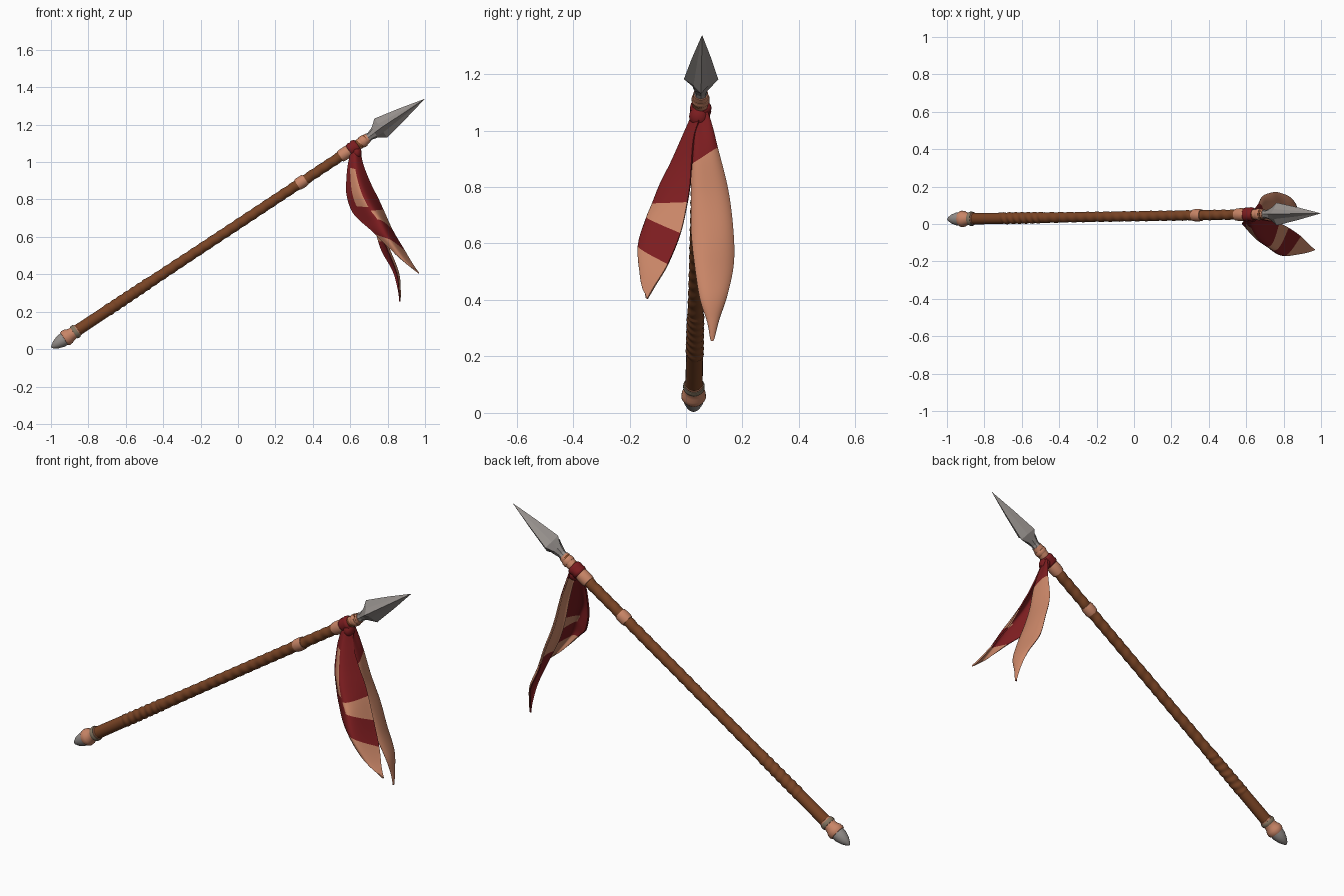
import bpy, bmesh, math
from mathutils import Vector, Matrix

if "Cube" in bpy.data.objects:
    bpy.data.objects.remove(bpy.data.objects["Cube"])


def material(name, rgb):
    m = bpy.data.materials.new(name)
    m.diffuse_color = (*rgb, 1)
    m.use_nodes = True
    m.node_tree.nodes["Principled BSDF"].inputs["Base Color"].default_value = m.diffuse_color
    return m


BROWN = material("brown leather", (0.19, 0.057, 0.018))
TAN = material("tan cloth", (0.58, 0.235, 0.135))
RED = material("dark red cloth", (0.20, 0.012, 0.014))
STEEL = material("grey steel", (0.30, 0.275, 0.26))
OLIVE = material("olive cord", (0.23, 0.18, 0.12))

# Spear frame: local z runs from the butt to the tip
BUTT, TIP = Vector((-0.997, 0.026, 0.009)), Vector((1.001, 0.057, 1.330))
LENGTH = (TIP - BUTT).length
axis = (TIP - BUTT).normalized()
side = (Vector((0, 1, 0)) - axis * axis.y).normalized()
down = side.cross(axis)
FRAME = Matrix.Translation(BUTT) @ Matrix((down, side, axis)).transposed().to_4x4()


def finish(name, bm, mats, angle=40):
    bmesh.ops.recalc_face_normals(bm, faces=bm.faces)
    me = bpy.data.meshes.new(name)
    bm.to_mesh(me)
    bm.free()
    for m in mats:
        me.materials.append(m)
    ob = bpy.data.objects.new(name, me)
    bpy.context.collection.objects.link(ob)
    if angle:
        bpy.ops.object.select_all(action='DESELECT')
        ob.select_set(True)
        bpy.context.view_layer.objects.active = ob
        bpy.ops.object.shade_smooth_by_angle(angle=math.radians(angle))
    return ob


def lathe(name, profile, mat, sides=24, shape=lambda s, a, r: r, angle=40):
    """Sweep (distance, radius) pairs round the spear axis."""
    bm = bmesh.new()
    rings = []
    for s, r in profile:
        ring = []
        lift = 0.008 * max(0, min(1, (s - 2.0) / 0.12))  # the head sits slightly high
        for i in range(sides):
            a = math.tau * i / sides
            q = shape(s, a, r)
            ring.append(bm.verts.new(FRAME @ Vector((q * math.cos(a) - lift, q * math.sin(a), s))))
        rings.append(ring)
    for lo, hi in zip(rings, rings[1:]):
        for i in range(sides):
            j = (i + 1) % sides
            bm.faces.new((lo[i], lo[j], hi[j], hi[i]))
    bm.faces.new(rings[0])
    bm.faces.new(rings[-1])
    return finish(name, bm, [mat], angle)


def band(name, start, end, r, mat):
    w = end - start
    return lathe(name, [(start, r * 0.75), (start, r * 0.93), (start + w * 0.25, r),
                        (end - w * 0.25, r), (end, r * 0.93), (end, r * 0.75)], mat)


# Shaft with a spiral leather wrap and a tighter grip near the butt
def wrap(s, a, r):
    if s < 0.36:
        return r
    if s < 0.62:
        return r + 0.0012 + 0.002 * math.sin(math.tau * s / 0.04 + 2 * math.sin(a))
    return r + 0.0013 * math.sin(math.tau * s / 0.058 - a)


lathe("shaft", [(0.12 + 1.9 * i / 300, 0.031 - 0.004 * min(1, i / 120)) for i in range(301)],
      BROWN, 20, wrap, 60)

# Butt cap and its bands
lathe("butt_cap", [(0, 0.003), (0.008, 0.012), (0.03, 0.025), (0.06, 0.035), (0.09, 0.037),
                   (0.092, 0.028)], STEEL)
lathe("butt_collar", [(0.08, 0.03), (0.082, 0.040), (0.092, 0.044), (0.108, 0.042),
                      (0.12, 0.036), (0.135, 0.033), (0.17, 0.033), (0.172, 0.028)], TAN)
band("butt_cord", 0.142, 0.164, 0.038, OLIVE)

# Cloth bands on the upper shaft
band("middle_band", 1.575, 1.628, 0.033, TAN)
band("lower_tie_band", 1.85, 1.912, 0.034, TAN)
band("upper_tie_band", 1.955, 2.03, 0.028, TAN)
band("upper_tie_ridge", 1.985, 2.008, 0.032, TAN)

# Spearhead: four ridges with hollow faces between them
lathe("spearhead", [(2.015, 0.025), (2.045, 0.022), (2.075, 0.031), (2.115, 0.061),
                    (2.25, 0.034), (LENGTH, 0.0008)], STEEL, 8,
      lambda s, a, r: r * (0.62 if s > 2.1 and round(a / (math.pi / 4)) % 2 else 1), 0)

# Knot of red cloth round the shaft
lathe("knot_wrap", [(1.905, 0.03), (1.908, 0.034), (1.92, 0.038), (1.933, 0.035), (1.945, 0.038),
                    (1.957, 0.035), (1.963, 0.028)], RED, 24,
      lambda s, a, r: r + 0.0015 * math.sin(3 * a + 60 * s))
bm = bmesh.new()
bmesh.ops.create_uvsphere(bm, u_segments=20, v_segments=12, radius=1,
                          matrix=Matrix.Translation((0.635, 0.045, 1.050))
                          @ Matrix.Diagonal((0.026, 0.034, 0.036, 1)))
finish("knot", bm, [RED])


def spline(points, t):
    """Catmull-Rom point at t, where t counts points."""
    i = min(int(t), len(points) - 2)
    f = t - i
    p = [Vector(points[max(0, min(len(points) - 1, i + k))]) for k in (-1, 0, 1, 2)]
    return 0.5 * (2 * p[1] + (p[2] - p[0]) * f + (2 * p[0] - 5 * p[1] + 4 * p[2] - p[3]) * f * f
                  + (3 * p[1] - p[0] - 3 * p[2] + p[3]) * f ** 3)


def tail(name, edges, bulge, front, back, steps=10, cols=20, thick=0.007):
    """Loft a thin two-sided cloth across lengthwise curves; rows follow the stripes."""
    rows = (len(edges[0]) - 1) * steps
    grid = []
    for r in range(rows + 1):
        t = r / steps
        cross = [spline(e, t) for e in edges]
        grid.append([spline(cross, (len(edges) - 1) * c / cols) + bulge(t, c / cols)
                     for c in range(cols + 1)])
    bm = bmesh.new()
    sheets = [[], []]
    for r in range(rows + 1):
        lines = [[], []]
        for c in range(cols + 1):
            across = grid[r][min(c + 1, cols)] - grid[r][max(c - 1, 0)]
            along = grid[min(r + 1, rows)][c] - grid[max(r - 1, 0)][c]
            n = along.cross(across).normalized() * thick / 2
            for k in (0, 1):
                lines[k].append(bm.verts.new(grid[r][c] + (n if k == 0 else -n)))
        for k in (0, 1):
            sheets[k].append(lines[k])
    for k, rule in ((0, front), (1, back)):
        v = sheets[k]
        for r in range(rows):
            for c in range(cols):
                f = bm.faces.new((v[r][c], v[r][c + 1], v[r + 1][c + 1], v[r + 1][c]))
                f.material_index = rule((r + 0.5) / steps, (c + 0.5) / cols)
    # Close the hem between both sides
    f, b = sheets
    loop = ([(0, c) for c in range(cols)] + [(r, cols) for r in range(rows)]
            + [(rows, c) for c in range(cols, 0, -1)] + [(r, 0) for r in range(rows, 0, -1)])
    for (r, c), (r2, c2) in zip(loop, loop[1:] + loop[:1]):
        q = bm.faces.new((f[r][c], f[r2][c2], b[r2][c2], b[r][c]))
        q.material_index = back((min(r, r2) + 0.5) / steps, c / cols)
    return finish(name, bm, [RED, TAN], 60)


# Striped tail on the front side: back edge, folded front ridge, inner edge
def stripes(t, u):
    return int((u > 0.46 and 4 <= t < 5) or t >= 6)


tail("striped_tail",
     [[(.61, .04, 1.08), (.59, .02, .99), (.582, .01, .91), (.582, 0, .83),
       (.607, -.02, .745), (.65, -.06, .69), (.735, -.13, .615), (.85, -.16, .50),
       (.963, -.142, .41)],
      [(.63, .035, 1.08), (.63, -.01, .98), (.65, -.05, .89), (.68, -.09, .81),
       (.72, -.118, .74), (.755, -.138, .69), (.81, -.166, .585), (.89, -.155, .475),
       (.965, -.14, .408)],
      [(.65, .06, 1.07), (.67, .03, .98), (.71, .02, .88), (.745, .015, .81),
       (.775, .005, .745), (.825, -.02, .635), (.89, -.065, .525), (.935, -.11, .45),
       (.967, -.136, .405)]],
     lambda t, u: Vector((0, 0, 0)),
     lambda t, u: int(stripes(t, u) or (1.2 < t < 3.7 and 0.2 < u < 0.46)), stripes)

# Tan tail on the back side
tail("tan_tail",
     [[(.63, .03, 1.08), (.655, .025, .99), (.685, .02, .88), (.71, .02, .76),
       (.745, .02, .65), (.795, .03, .54), (.847, .05, .41), (.86, .078, .32),
       (.865, .089, .255)],
      [(.64, .07, 1.08), (.65, .09, 1.02), (.665, .11, .94), (.685, .147, .79),
       (.73, .165, .65), (.767, .167, .53), (.827, .145, .42), (.853, .115, .33),
       (.865, .096, .255)]],
     lambda t, u: Vector((0.025 * math.sin(math.pi * u) * math.sin(math.pi * t / 8)
                          + 0.003 * math.sin(9 * u) * (1 - t / 8), 0, 0)),
     lambda t, u: int(t >= 2), lambda t, u: int(0.8 < t < 4.6))
